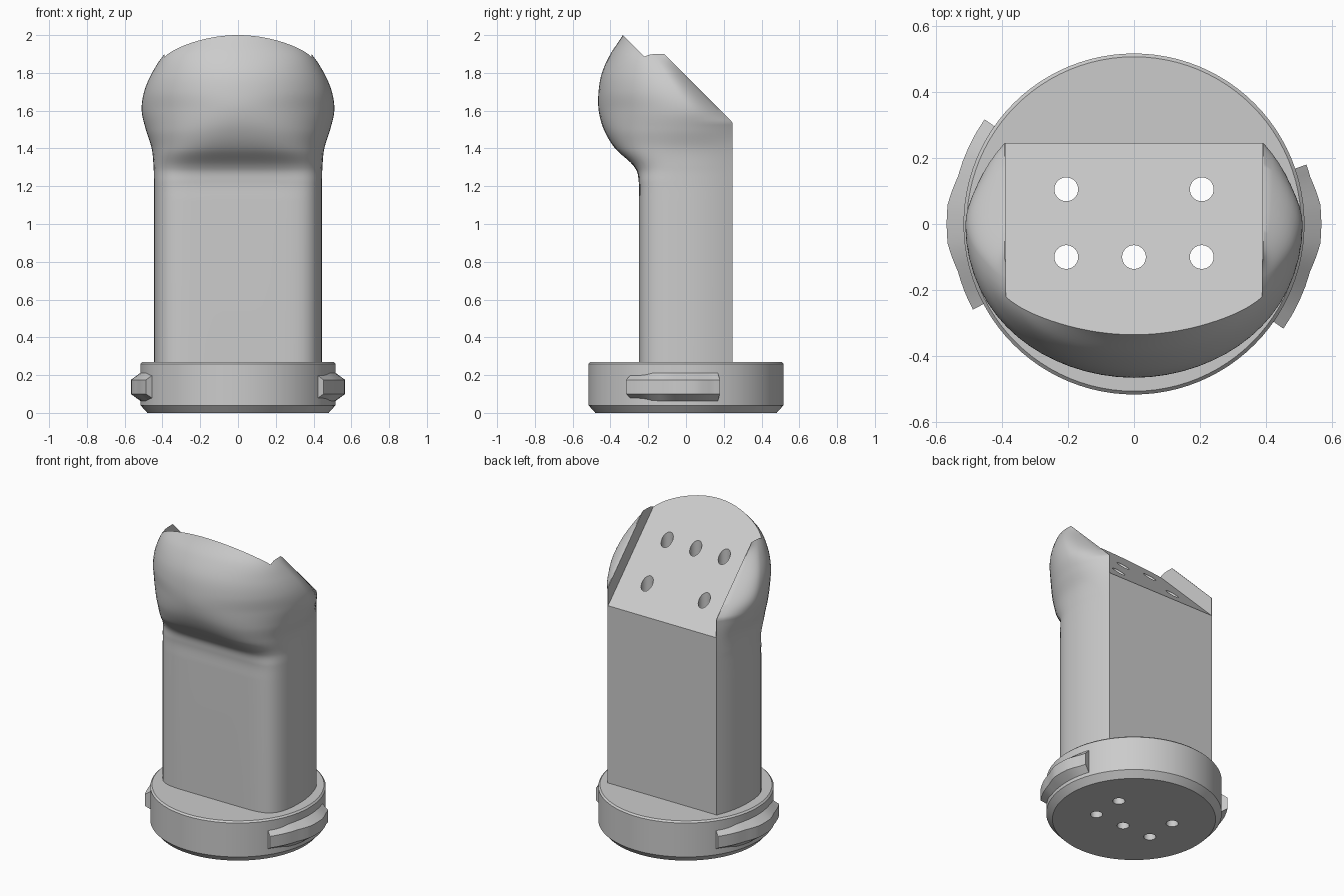
import bpy, bmesh, math
from math import sin, cos, radians, pi

if "Cube" in bpy.data.objects:
    bpy.data.objects.remove(bpy.data.objects["Cube"], do_unlink=True)

GREY = (0.6, 0.6, 0.6, 1)
mat = bpy.data.materials.new("plain grey")
mat.use_nodes = True
mat.diffuse_color = GREY
mat.node_tree.nodes["Principled BSDF"].inputs["Base Color"].default_value = GREY


def loft(name, rings):
    """Solid skinned through closed rings of equal length, capped at both ends."""
    bm = bmesh.new()
    rows = [[bm.verts.new(p) for p in ring] for ring in rings]
    n = len(rows[0])
    for a, b in zip(rows, rows[1:]):
        for j in range(n):
            k = (j + 1) % n
            bm.faces.new((a[j], a[k], b[k], b[j]))
    bm.faces.new(rows[0][::-1])
    bm.faces.new(rows[-1])
    bmesh.ops.recalc_face_normals(bm, faces=bm.faces)
    mesh = bpy.data.meshes.new(name)
    bm.to_mesh(mesh)
    bm.free()
    ob = bpy.data.objects.new(name, mesh)
    bpy.context.collection.objects.link(ob)
    mesh.materials.append(mat)
    return ob


def activate(ob):
    bpy.ops.object.select_all(action='DESELECT')
    ob.select_set(True)
    bpy.context.view_layer.objects.active = ob


def cut(ob, cutters):
    activate(ob)
    for c in cutters:
        mod = ob.modifiers.new("cut", 'BOOLEAN')
        mod.operation = 'DIFFERENCE'
        mod.solver = 'EXACT'
        mod.object = c
        bpy.ops.object.modifier_apply(modifier=mod.name)


def smooth(ob, angle=30):
    activate(ob)
    bpy.ops.object.shade_smooth_by_angle(angle=radians(angle))


def circle(r, z, n, x=0, y=0):
    return [(x + r * cos(2 * pi * i / n), y + r * sin(2 * pi * i / n), z) for i in range(n)]


# Body stations: height, half width, front depth, widest y, front roundness p and q
STATIONS = [
    (1.12, .445, .25, 0, 8, 2.5),
    (1.22, .445, .25, 0, 8, 2.5),
    (1.30, .447, .272, 0, 6, 2.4),
    (1.40, .457, .375, 0, 3.5, 2.2),
    (1.50, .488, .435, 0, 2.5, 2),
    (1.60, .51, .462, 0, 2, 2),
    (1.70, .497, .463, -.05, 2, 2),
    (1.80, .455, .445, -.11, 2, 2),
    (1.90, .388, .40, -.165, 2, 2),
    (2.00, .28, .335, -.17, 2, 2),
    (2.04, .20, .29, -.17, 2, 2),
]
CHEEK_X = .392


def spline(a, b, c, d, t):
    return b + .5 * t * (c - a + t * (2*a - 5*b + 4*c - d + t * (3 * (b - c) + d - a)))


def section(z, w, f, cy, p, q):
    """Rounded front, bowed sides and a flat back."""
    back = max(-.115, min(.245, 1.785 - z))
    xb = min(CHEEK_X, w)
    half = []
    for i in range(17):
        s = sin(pi / 2 * i / 16)
        half.append((w * s, cy - (f + cy) * max(0, 1 - s ** p) ** (1 / q), z))
    for i in range(1, 9):
        s = i / 8
        half.append((w + (xb - w) * s * s, cy + (back - cy) * s, z))
    return half + [(-x, y, z) for x, y, z in half[:0:-1]]


rings = [section(.26, *STATIONS[0][1:])]
last = len(STATIONS) - 1
for i in range(last):
    quad = [STATIONS[max(0, min(last, i + k))] for k in (-1, 0, 1, 2)]
    for step in range(8):
        vals = [spline(*v, step / 8) for v in zip(*quad)]
        z0, z1 = quad[1][0], quad[2][0]
        vals[0] = z0 + (z1 - z0) * step / 8
        rings.append(section(*vals))
rings.append(section(*STATIONS[-1]))
body = loft("body", rings)

# Sloped seat between the two cheeks
wedge = [(-.6, 2.265), (.5, 1.165), (.5, 2.5), (-.6, 2.5)]
slope_cutter = loft("slope_cutter", [[(x, y, z) for y, z in wedge] for x in (-.388, .388)])

# Round base with chamfered rims
base = loft("base", [circle(r, z, 96) for r, z in
                     ((.48, 0), (.516, .04), (.516, .26), (.506, .27))])

# Vertical holes through everything
holes = [loft("hole_cutter", [circle(.036, z, 32, x, y) for z in (-.1, 2.3)])
         for x, y in ((-.205, .105), (.205, .105), (-.205, -.1), (0, -.1), (.205, -.1))]
cut(body, [slope_cutter] + holes)
cut(base, holes)
for c in [slope_cutter] + holes:
    bpy.data.objects.remove(c, do_unlink=True)
smooth(body)
smooth(base)


# Locking lugs on the rim, thicker in the middle
def lug(name, start, end, middle):
    rings = []
    stops = [start, middle - 15, middle - 6, middle + 6, middle + 15, end]
    for k, (a, b) in enumerate(zip(stops, stops[1:])):
        for i in range(5 if k == 4 else 4):
            ang = a + (b - a) * i / 4
            off = abs(ang - middle)
            bulge = max(0, min(1, (15 - off) / 9))
            tall = max(0, min(1, (27 - off) / 8))
            r = .552 + .015 * bulge
            lo, hi = .078 - .016 * tall, .198 + .015 * tall
            prof = [(.49, lo), (.515, lo), (r, .10), (r, .175), (.515, hi), (.49, hi)]
            t = radians(ang)
            rings.append([(d * cos(t), d * sin(t), z) for d, z in prof])
    smooth(loft(name, rings), 20)


lug("left_lug", -35, 19, 0)
lug("right_lug", 145, 208, 180)
